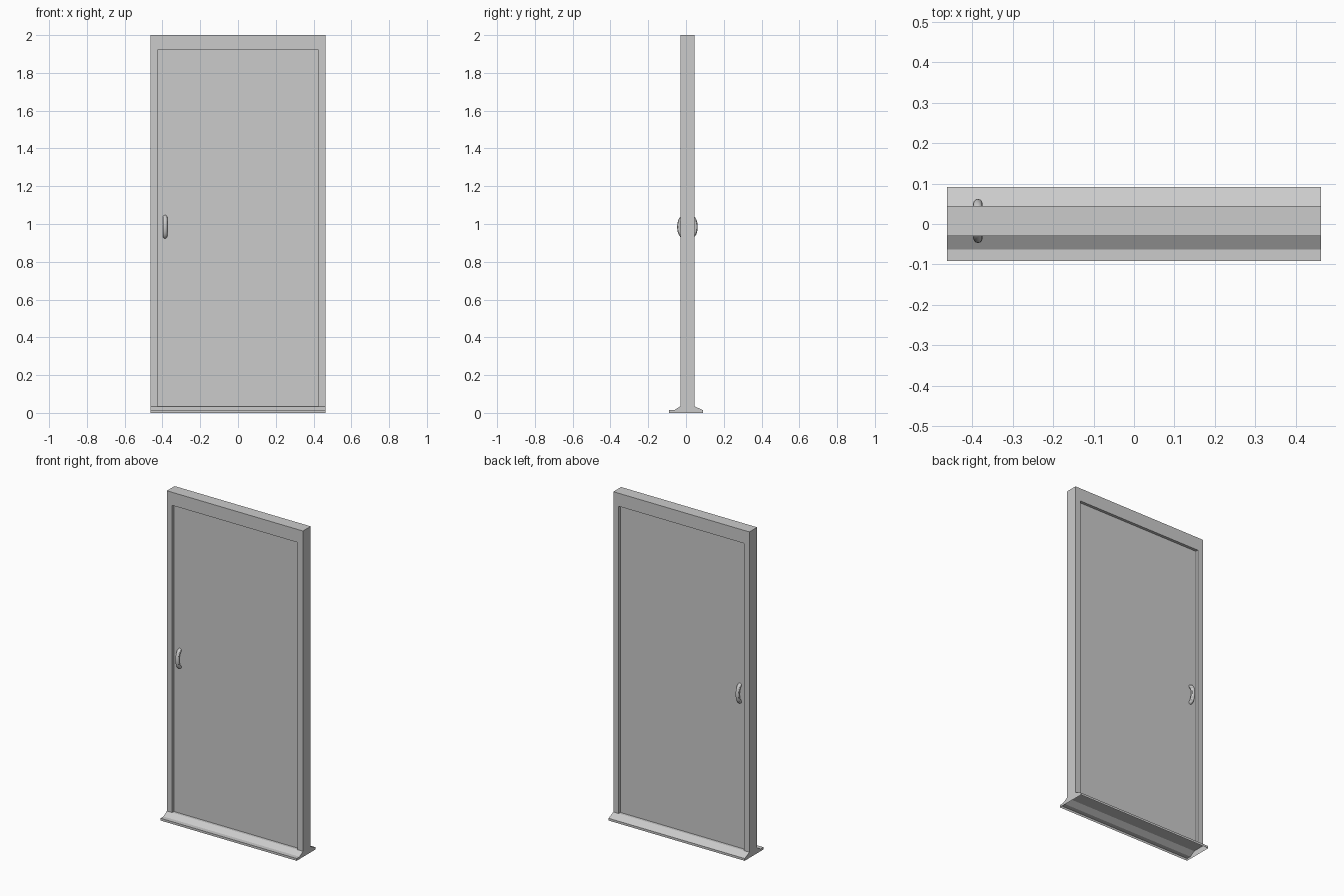
import bpy, bmesh, math
from mathutils import Vector

if "Cube" in bpy.data.objects:
    bpy.data.objects.remove(bpy.data.objects["Cube"])


def prism(name, points, sweep, open_bottom=False):
    """Extrude a closed outline along a vector."""
    bm = bmesh.new()
    face = bm.faces.new([bm.verts.new(p) for p in points])
    res = bmesh.ops.extrude_face_region(bm, geom=[face], use_keep_orig=True)
    moved = [g for g in res["geom"] if isinstance(g, bmesh.types.BMVert)]
    bmesh.ops.translate(bm, verts=moved, vec=Vector(sweep))
    bmesh.ops.recalc_face_normals(bm, faces=bm.faces)
    if open_bottom:
        bottom = [f for f in bm.faces if all(v.co.z < 1e-5 for v in f.verts)]
        bmesh.ops.delete(bm, geom=bottom, context='FACES_ONLY')
    mesh = bpy.data.meshes.new(name)
    bm.to_mesh(mesh)
    bm.free()
    obj = bpy.data.objects.new(name, mesh)
    bpy.context.collection.objects.link(obj)
    return obj


W, IN = 0.462, 0.426            # half widths: frame, opening
TOP, HEAD, SILL = 2.0, 1.92, 0.035
Y0, Y1 = -0.03, 0.045           # frame depth
MID = (Y0 + Y1) / 2
HALF = 0.02                     # half thickness of door leaf

# Door frame: one continuous U-shaped outline
outline = [(-W, SILL), (-IN, SILL), (-IN, HEAD), (IN, HEAD),
           (IN, SILL), (W, SILL), (W, TOP), (-W, TOP)]
prism("door_frame", [(x, Y0, z) for x, z in outline], (0, Y1 - Y0, 0))

# Recessed door leaf
leaf = [(-IN, SILL), (IN, SILL), (IN, HEAD), (-IN, HEAD)]
prism("door_leaf", [(x, MID - HALF, z) for x, z in leaf], (0, 2 * HALF, 0))

# Threshold: sloped shell, hollow underneath
sill = [(-0.091, 0), (-0.091, 0.014), (-0.063, 0.014), (Y0, SILL),
        (Y1, SILL), (0.091, 0.014), (0.091, 0)]
prism("threshold", [(-W, y, z) for y, z in sill], (2 * W, 0, 0), open_bottom=True)

# Bow-shaped handles on both faces
for side, name in ((-1, "front_handle"), (1, "back_handle")):
    curve = bpy.data.curves.new(name, 'CURVE')
    curve.dimensions = '3D'
    curve.bevel_depth = 0.0115
    curve.bevel_resolution = 4
    curve.use_fill_caps = True
    n = 20
    spline = curve.splines.new('POLY')
    spline.points.add(n)
    for i, p in enumerate(spline.points):
        a = math.pi * i / n
        y = MID + side * (HALF - 0.002 + 0.025 * math.sin(a))
        p.co = (-0.386, y, 0.985 + 0.051 * math.cos(a), 1)
    obj = bpy.data.objects.new(name, curve)
    bpy.context.collection.objects.link(obj)
    bpy.ops.object.select_all(action='DESELECT')
    obj.select_set(True)
    bpy.context.view_layer.objects.active = obj
    bpy.ops.object.convert(target='MESH')
    bpy.ops.object.shade_smooth_by_angle()
